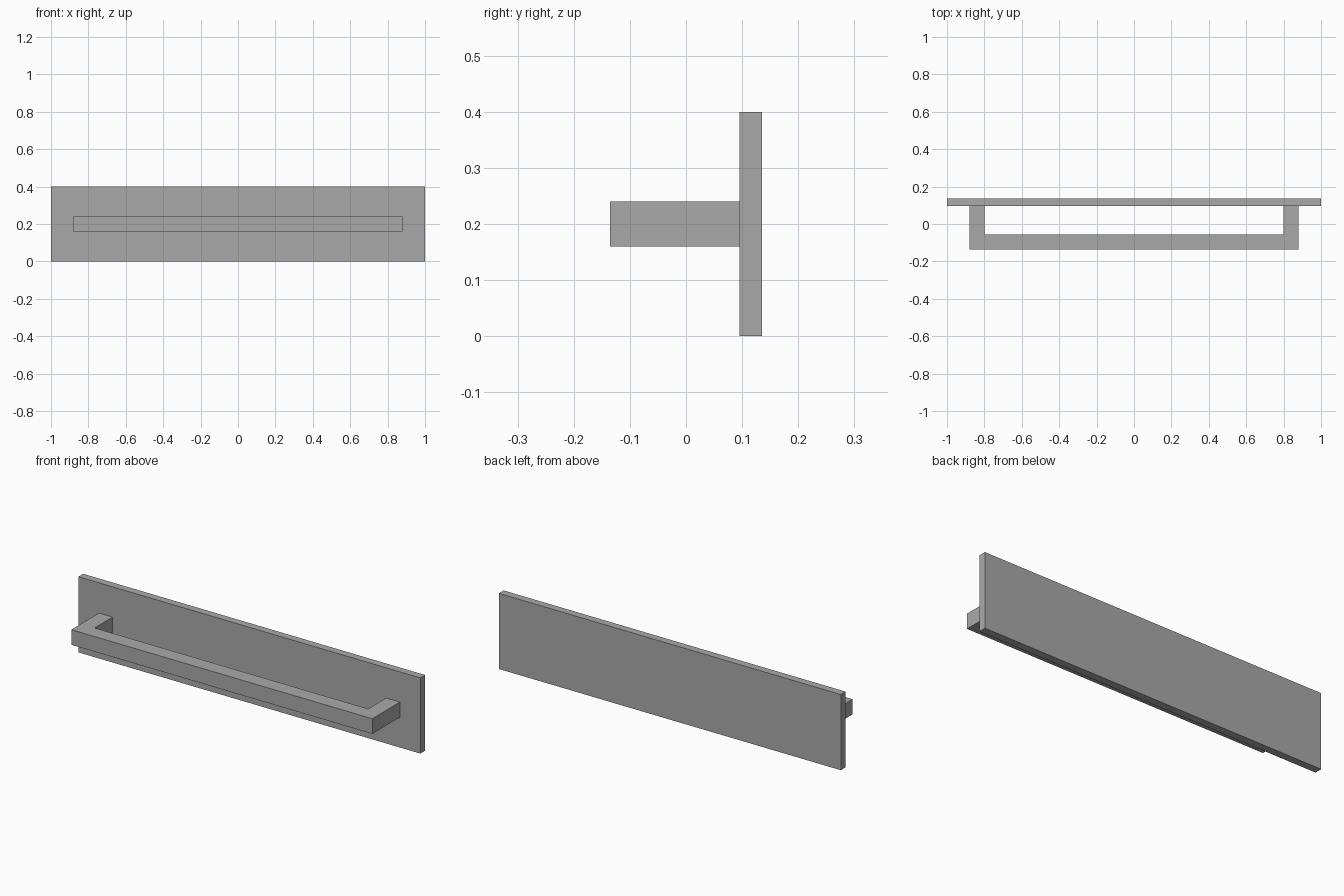
import bpy
import bmesh

cube = bpy.data.objects.get("Cube")
if cube:
    bpy.data.objects.remove(cube, do_unlink=True)

# Single grey material
grey = bpy.data.materials.new("mid_grey")
grey.use_nodes = True
colour = (0.4, 0.4, 0.4, 1)
grey.diffuse_color = colour
grey.node_tree.nodes["Principled BSDF"].inputs["Base Color"].default_value = colour


def extruded(name, outline, z0, z1):
    """Raise a flat plan outline from z0 to z1 as a closed solid."""
    bm = bmesh.new()
    face = bm.faces.new([bm.verts.new((x, y, z0)) for x, y in outline])
    top = bmesh.ops.extrude_face_region(bm, geom=[face])["geom"]
    verts = [v for v in top if isinstance(v, bmesh.types.BMVert)]
    bmesh.ops.translate(bm, verts=verts, vec=(0, 0, z1 - z0))
    bmesh.ops.recalc_face_normals(bm, faces=bm.faces)
    mesh = bpy.data.meshes.new(name)
    bm.to_mesh(mesh)
    bm.free()
    mesh.materials.append(grey)
    obj = bpy.data.objects.new(name, mesh)
    bpy.context.collection.objects.link(obj)
    return obj


def mirrored(half):
    """Complete an outline across x = 0."""
    return half + [(-x, y) for x, y in reversed(half)]


front, back = 0.095, 0.135

# Upright backing plate
extruded("back_plate", mirrored([(1, front), (1, back)]), 0, 0.4)

# U-shaped pull handle, its two legs meeting the plate
extruded("pull_handle",
         mirrored([(0.88, -back), (0.88, front), (0.8, front), (0.8, -0.055)]),
         0.16, 0.24)
